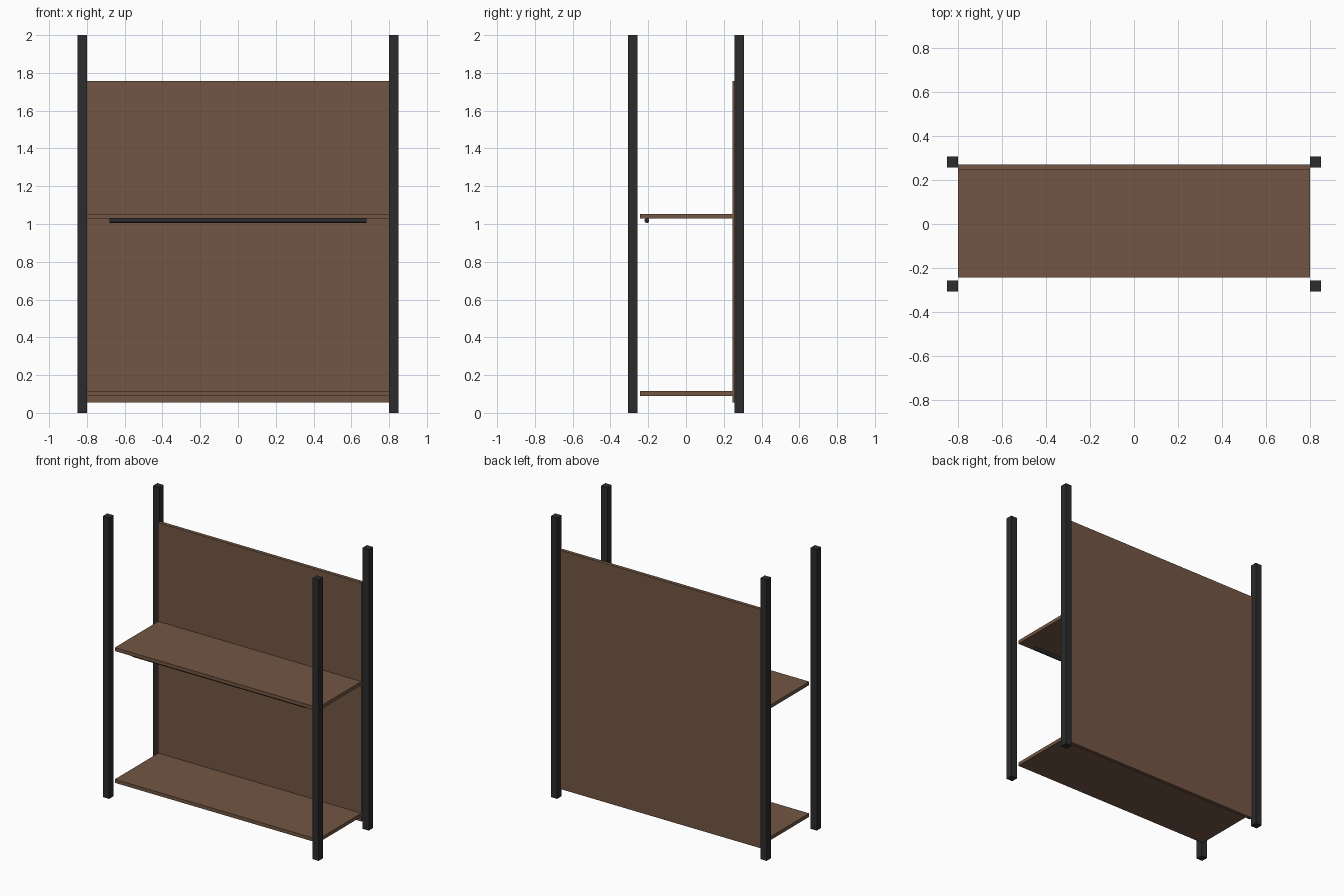
import bpy
import math

cube = bpy.data.objects.get("Cube")
if cube:
    bpy.data.objects.remove(cube, do_unlink=True)


def material(name, colour):
    mat = bpy.data.materials.new(name)
    mat.use_nodes = True
    mat.diffuse_color = (*colour, 1)
    mat.node_tree.nodes["Principled BSDF"].inputs["Base Color"].default_value = (*colour, 1)
    return mat


walnut = material("walnut_brown", (0.17, 0.093, 0.058))
black = material("black_metal", (0.025, 0.025, 0.026))
rod_dark = material("dark_rod_metal", (0.022, 0.025, 0.028))


def box(name, low, high, mat):
    """Box spanning two opposite corners."""
    centre = [(a + b) / 2 for a, b in zip(low, high)]
    bpy.ops.mesh.primitive_cube_add(size=1, location=centre)
    obj = bpy.context.object
    obj.name = name
    obj.scale = [b - a for a, b in zip(low, high)]
    bpy.ops.object.transform_apply(location=False, rotation=False, scale=True)
    obj.data.materials.append(mat)
    return obj


# Corner posts
post = 0.025
for side, x in (("right", -0.825), ("left", 0.825)):
    for end, y in (("front", -0.282), ("back", 0.282)):
        box(f"{end}_{side}_post", (x - post, y - post, 0), (x + post, y + post, 2), black)

# Back panel
box("back_panel", (-0.8, 0.245, 0.056), (0.8, 0.27, 1.756), walnut)

# Shelves
for name, z in (("lower_shelf", 0.09), ("upper_shelf", 1.028)):
    box(name, (-0.8, -0.243, z), (0.8, 0.245, z + 0.025), walnut)

# Hanging rod under the front of the upper shelf
bpy.ops.mesh.primitive_cylinder_add(vertices=24, radius=0.0125, depth=1.36,
                                    location=(0, -0.207, 1.018),
                                    rotation=(0, math.pi / 2, 0))
rod = bpy.context.object
rod.name = "hanging_rod"
rod.data.materials.append(rod_dark)
bpy.ops.object.shade_smooth_by_angle()
